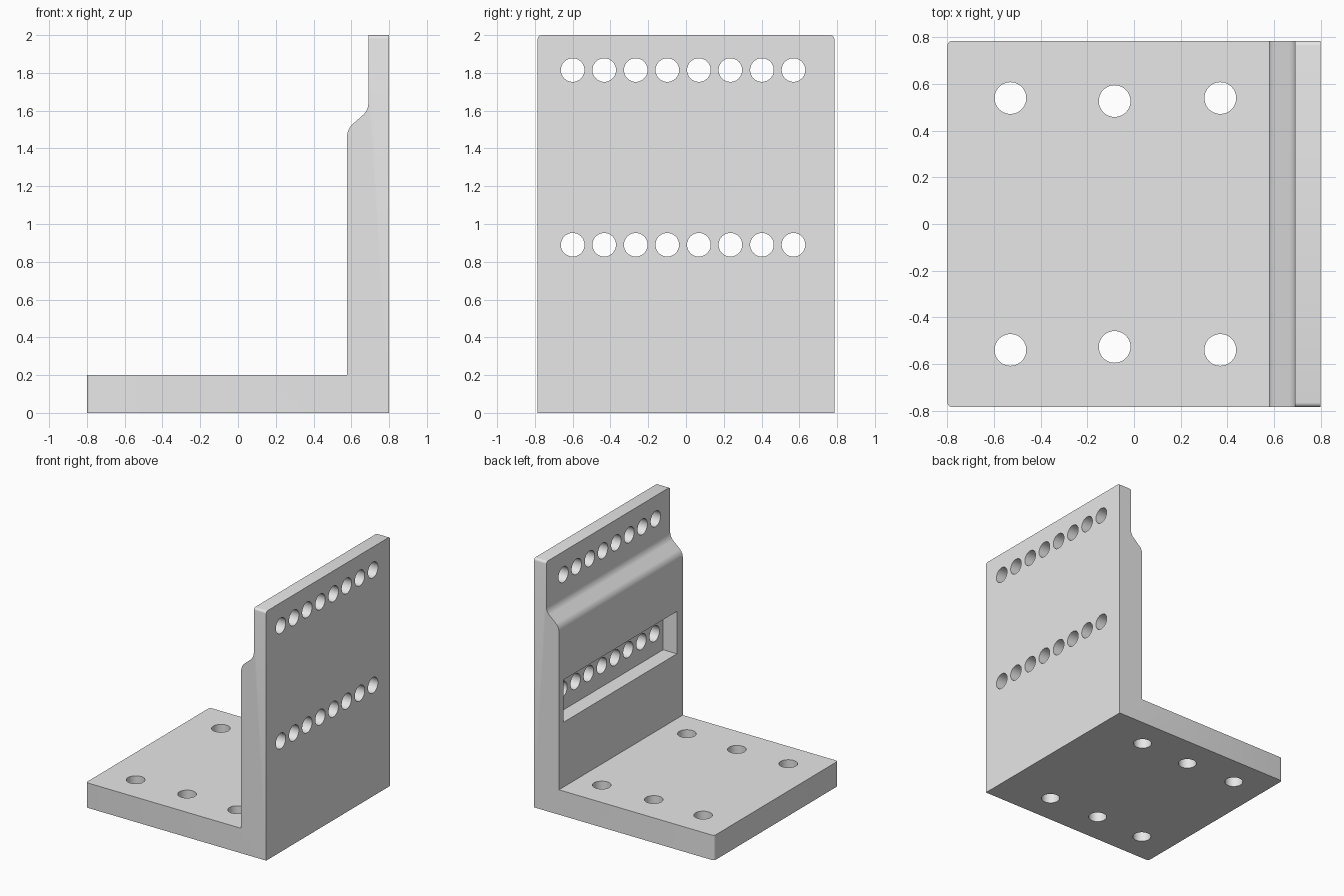
import bpy
import bmesh
from math import sin, cos, radians, pi
from mathutils import Matrix, Vector

old = bpy.data.objects.get("Cube")
if old:
    bpy.data.objects.remove(old, do_unlink=True)

HALF = 0.785             # half the bracket width
INNER, UPPER, OUTER = 0.578, 0.69, 0.8   # wall faces along x
BASE = 0.2               # base plate thickness
R = 0.085                # shoulder blend radius

grey = bpy.data.materials.new("grey metal")
grey.use_nodes = True
grey.diffuse_color = (0.8, 0.8, 0.8, 1)
grey.node_tree.nodes["Principled BSDF"].inputs["Base Color"].default_value = (0.8, 0.8, 0.8, 1)


def make_object(name, bm):
    bmesh.ops.recalc_face_normals(bm, faces=bm.faces)
    mesh = bpy.data.meshes.new(name)
    bm.to_mesh(mesh)
    bm.free()
    mesh.materials.append(grey)
    obj = bpy.data.objects.new(name, mesh)
    bpy.context.collection.objects.link(obj)
    return obj


def arc(cx, cz, start, end, steps=8):
    angles = [radians(start + (end - start) * i / steps) for i in range(steps + 1)]
    return [(cx + R * cos(a), cz + R * sin(a)) for a in angles]


def add_cylinder(bm, centre, radius, axis):
    turn = Vector((0, 0, 1)).rotation_difference(Vector(axis)).to_matrix().to_4x4()
    bmesh.ops.create_cone(bm, cap_ends=True, segments=48, radius1=radius, radius2=radius,
                          depth=0.6, matrix=Matrix.Translation(centre) @ turn)


def cut(target, cutter):
    mod = target.modifiers.new("cut", "BOOLEAN")
    mod.operation = "DIFFERENCE"
    mod.solver = "EXACT"
    mod.object = cutter
    bpy.context.view_layer.update()
    bpy.context.view_layer.objects.active = target
    bpy.ops.object.modifier_apply(modifier=mod.name)
    bpy.data.objects.remove(cutter, do_unlink=True)


# L-shaped side profile with an S-shaped shoulder
profile = [(-OUTER, 0), (OUTER, 0), (OUTER, 2), (UPPER, 2)]
profile += arc(UPPER - R, 1.64, 0, -45)
profile += arc(INNER + R, 1.465, 135, 180)
profile += [(INNER, BASE), (-OUTER, BASE)]

bm = bmesh.new()
side = bm.faces.new([bm.verts.new((x, -HALF, z)) for x, z in profile])
new = bmesh.ops.extrude_face_region(bm, geom=[side])["geom"]
bmesh.ops.translate(bm, vec=(0, 2 * HALF, 0), verts=[g for g in new if isinstance(g, bmesh.types.BMVert)])
bmesh.ops.recalc_face_normals(bm, faces=bm.faces)

# Rounded corners on the free ends of base and wall
corners = []
for e in bm.edges:
    a, b = (v.co for v in e.verts)
    if abs(a.y - b.y) < 0.001 and (max(a.x, b.x) < -0.79 or min(a.z, b.z) > 1.99):
        corners.append(e)
bmesh.ops.bevel(bm, geom=corners, offset=0.02, segments=4, profile=0.5, affect="EDGES")
bracket = make_object("angle_bracket", bm)

# Recessed slot on the inner wall face
bm = bmesh.new()
bmesh.ops.create_cube(bm, size=1, matrix=Matrix.Translation((0.6, 0.01, 0.89))
                      @ Matrix.Diagonal((0.2, 1.44, 0.34, 1)))
cut(bracket, make_object("slot_cutter", bm))

# Two rows of wall holes and six base holes
bm = bmesh.new()
for z in (0.89, 1.815):
    for i in range(8):
        add_cylinder(bm, (0.75, -0.6 + i * 0.167, z), 0.0625, (1, 0, 0))
for x, y in ((-0.53, 0.54), (-0.083, 0.527), (0.37, 0.54)):
    for s in (-1, 1):
        add_cylinder(bm, (x, s * y, 0.1), 0.068, (0, 0, 1))
cut(bracket, make_object("hole_cutter", bm))

# Smooth holes and shoulder, sharp edges
for o in bpy.context.selected_objects:
    o.select_set(False)
bracket.select_set(True)
bpy.context.view_layer.objects.active = bracket
bpy.ops.object.shade_smooth_by_angle(angle=radians(30))
